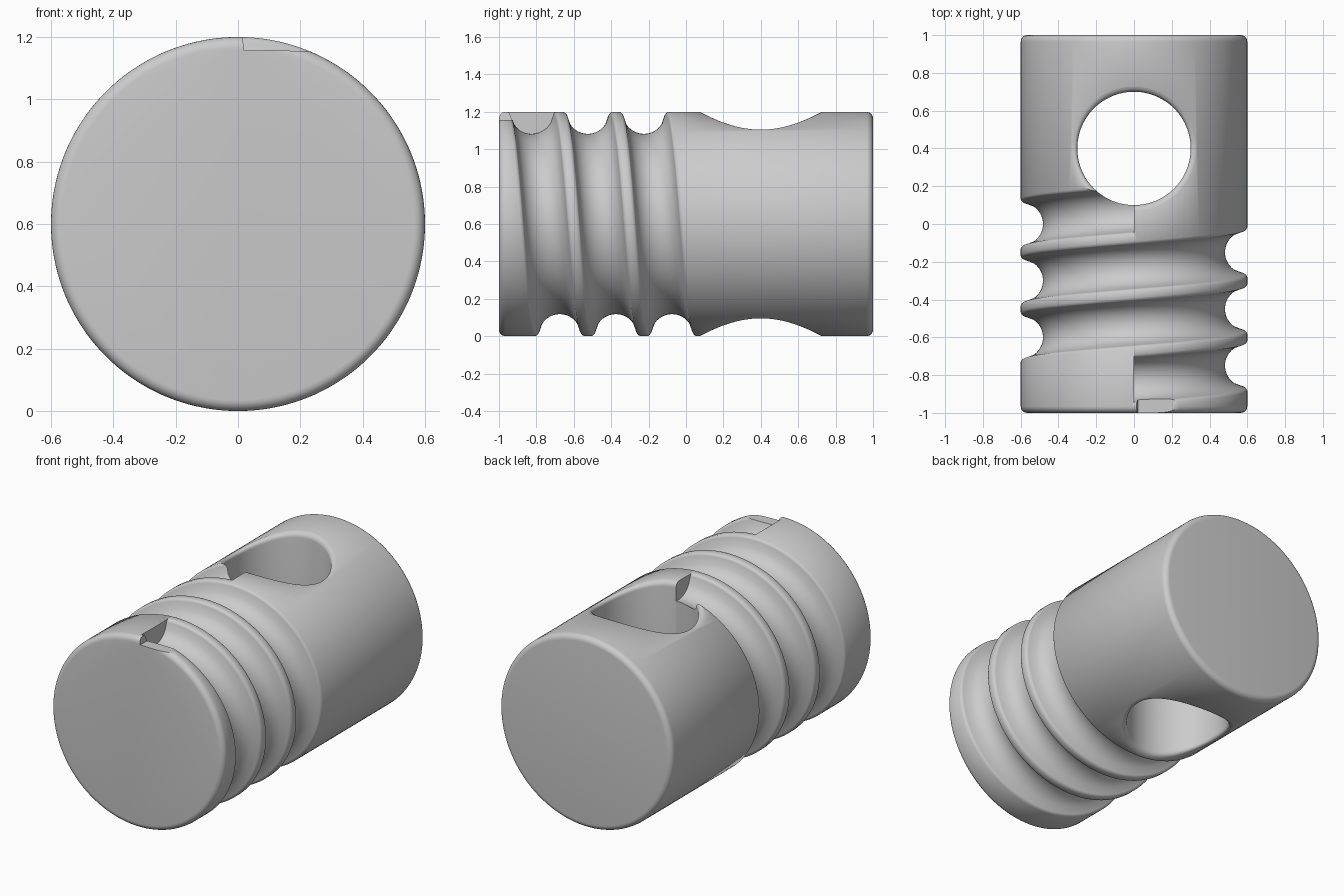
import bpy, bmesh
from math import sin, cos, pi, sqrt, radians
from mathutils import Vector

cube = bpy.data.objects.get("Cube")
if cube:
    bpy.data.objects.remove(cube, do_unlink=True)

RADIUS, HALF, PITCH, TURNS, SEGS = 0.6, 1.0, 0.3, 3, 128
HOLE_R, HOLE_Y, ROUND = 0.3, 0.4, 0.035

metal = bpy.data.materials.new("plain grey")
metal.use_nodes = True
GREY = (0.6, 0.6, 0.6, 1)
metal.diffuse_color = GREY
metal.node_tree.nodes["Principled BSDF"].inputs["Base Color"].default_value = GREY


def loft(name, rings):
    """Closed solid skinned through rings of points."""
    bm = bmesh.new()
    loops = [[bm.verts.new(p) for p in ring] for ring in rings]
    n = len(loops[0])
    for a, b in zip(loops, loops[1:]):
        for i in range(n):
            j = (i + 1) % n
            bm.faces.new((a[i], a[j], b[j], b[i]))
    bm.faces.new(loops[0])
    bm.faces.new(loops[-1])
    bmesh.ops.recalc_face_normals(bm, faces=bm.faces)
    mesh = bpy.data.meshes.new(name)
    bm.to_mesh(mesh)
    bm.free()
    obj = bpy.data.objects.new(name, mesh)
    bpy.context.collection.objects.link(obj)
    mesh.materials.append(metal)
    return obj


def around(t, r, y):
    """Point on the lying cylinder; t = 0 is the top, turning towards +x."""
    return Vector((r * sin(t), y, RADIUS + r * cos(t)))


# Barrel with rounded rims
quarter = [pi / 2 * k / 6 for k in range(7)]
rim = [(RADIUS - ROUND * (1 - sin(a)), HALF - ROUND * (1 - cos(a))) for a in quarter]
profile = [(r, -y) for r, y in rim] + [(r, y) for r, y in reversed(rim)]
barrel = loft("barrel", [[around(2 * pi * (i + 0.5) / SEGS, r, y) for i in range(SEGS)]
                         for r, y in profile])

# Helical groove cutter: round bottom, rounded ridge edges, flat ends
ARC, EDGE = 0.118, 0.02
reach = sqrt(ARC ** 2 + 2 * ARC * EDGE)
low = pi / 2 - math_angle if (math_angle := None) else 0
dip = EDGE / (ARC + EDGE)
side = []
for k in range(9):
    a = k / 8 * sqrt(1 - dip ** 2)
    side.append((ARC * a, -ARC * sqrt(1 - a * a)))
start = radians(8)
for k in range(1, 6):
    a = start + (radians(72) - start) * k / 5
    side.append((reach - EDGE * cos(a), -EDGE * (1 - sin(a))))
side += [(reach, 0.003), (reach, 0.06)]
section = [(-d, h) for d, h in reversed(side[1:])] + side
steps = SEGS * TURNS
groove = loft("groove_cutter", [
    [around(2 * pi * i / SEGS, RADIUS + h, -0.825 + PITCH * i / SEGS + d) for d, h in section]
    for i in range(steps + 1)])

# Cross hole cutter whose ends flare to follow the barrel surface
flare = [(HOLE_R + ROUND * (1 - cos(a)), ROUND * (1 - sin(a))) for a in quarter[:-1]]
flare.append((HOLE_R + ROUND, -0.003))


def hole_ring(r, depth, sign, flat=False):
    ring = []
    for i in range(96):
        t = 2 * pi * i / 96
        x = r * cos(t)
        z = 0.8 if flat else sqrt(RADIUS ** 2 - x * x) - depth
        ring.append((x, HOLE_Y + r * sin(t), RADIUS + sign * z))
    return ring


half = [hole_ring(r, d, 1) for r, d in flare] + [hole_ring(flare[-1][0], 0, 1, True)]
other = [hole_ring(r, d, -1) for r, d in flare] + [hole_ring(flare[-1][0], 0, -1, True)]
hole = loft("hole_cutter", other[::-1] + half)

# Shallow flat where the groove runs out at the front rim
flat = loft("flat_cutter", [[(x, y, z) for x, z in
                             ((0.0, 1.3), (0.02, 1.157), (0.26, 1.155), (0.26, 1.3))]
                            for y in (-1.1, -0.88)])

# Cut everything out of the barrel
bpy.context.view_layer.objects.active = barrel
for cutter in (groove, hole, flat):
    cutter.hide_render = True
    mod = barrel.modifiers.new("cut", "BOOLEAN")
    mod.operation = "DIFFERENCE"
    mod.solver = "EXACT"
    mod.object = cutter
    bpy.ops.object.modifier_apply(modifier=mod.name)
    bpy.data.objects.remove(cutter, do_unlink=True)

bpy.ops.object.select_all(action="DESELECT")
barrel.select_set(True)
bpy.ops.object.shade_smooth_by_angle(angle=radians(35))
